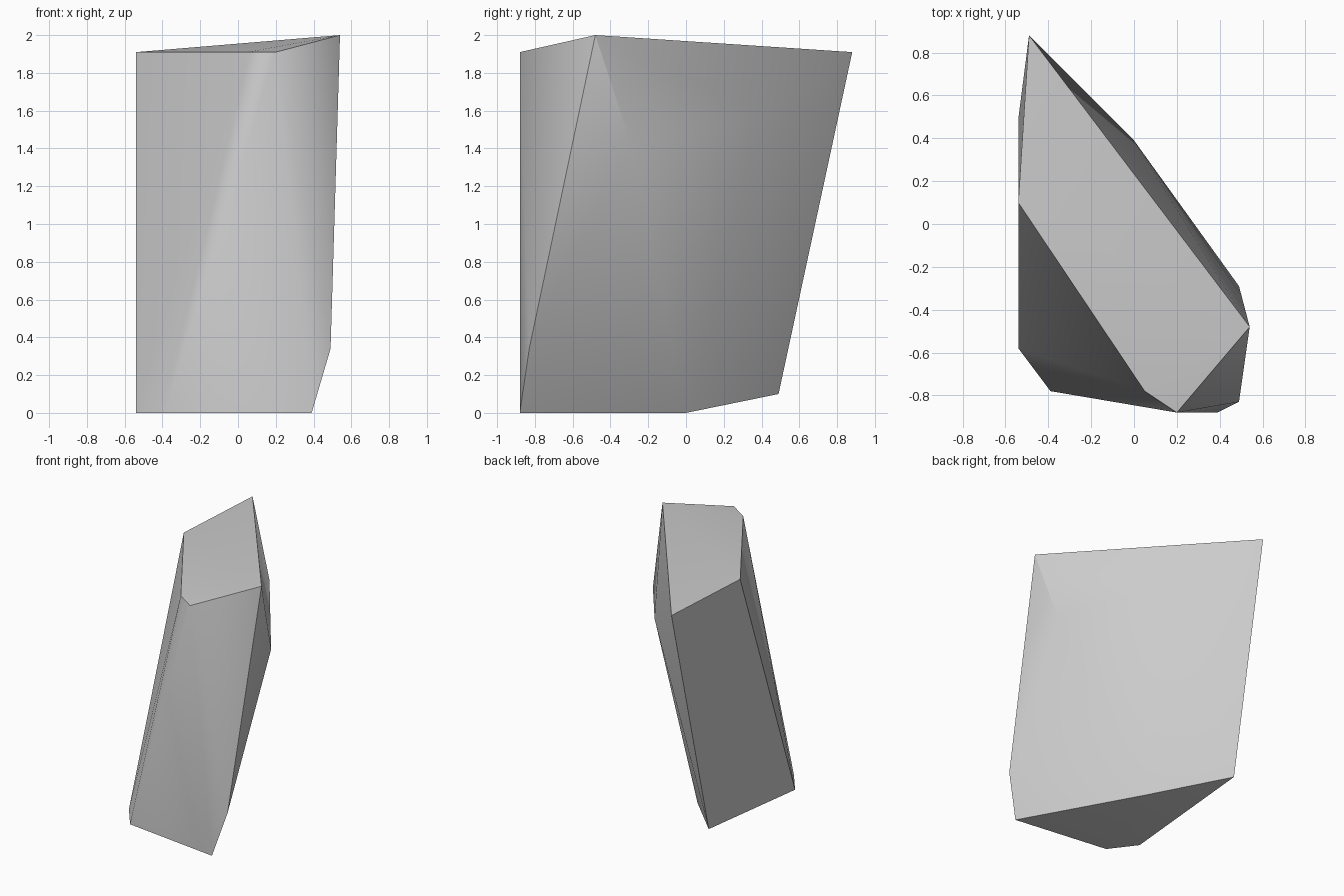
import bpy
import bmesh
import math

cube = bpy.data.objects.get("Cube")
if cube:
    bpy.data.objects.remove(cube, do_unlink=True)

# Stone colour
stone = bpy.data.materials.new("stone_grey")
stone.use_nodes = True
colour = (0.6, 0.6, 0.6, 1.0)
stone.diffuse_color = colour
stone.node_tree.nodes["Principled BSDF"].inputs["Base Color"].default_value = colour

# Corners of the chipped boulder, grouped by height
base_corners = [(-0.54, -0.58, 0), (-0.39, -0.78, 0), (0.39, -0.88, 0),
                (-0.10, 0, 0), (-0.54, 0.49, 0.10)]
side_corners = [(0.49, -0.83, 0.34), (0.49, -0.29, 1.42), (0, 0.39, 1.57)]
top_corners = [(-0.49, 0.88, 1.91), (-0.54, 0.10, 1.91), (0.05, -0.78, 1.91),
               (0.20, -0.88, 1.91), (0.54, -0.48, 2)]

# Wrap the corners in a convex shell
bm = bmesh.new()
for corner in base_corners + side_corners + top_corners:
    bm.verts.new(corner)
bmesh.ops.convex_hull(bm, input=bm.verts[:])
bmesh.ops.recalc_face_normals(bm, faces=bm.faces[:])
mesh = bpy.data.meshes.new("rock")
bm.to_mesh(mesh)
bm.free()

rock = bpy.data.objects.new("rock", mesh)
bpy.context.collection.objects.link(rock)
mesh.materials.append(stone)

# Soft facets with crisp main edges
bpy.ops.object.select_all(action="DESELECT")
rock.select_set(True)
bpy.context.view_layer.objects.active = rock
bpy.ops.object.shade_smooth_by_angle(angle=math.radians(30))
